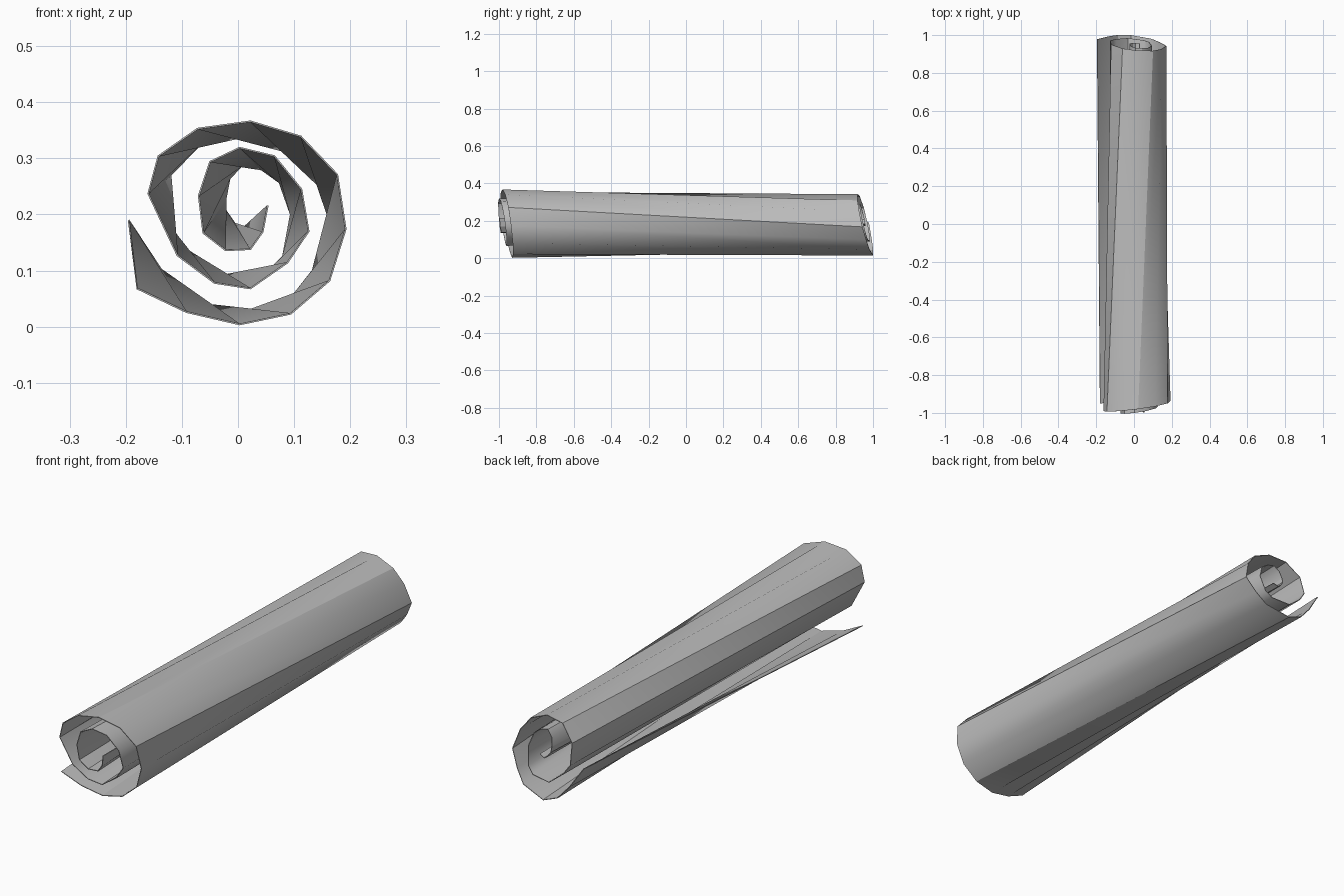
import bpy
import bmesh
import math
from mathutils import Vector

default_cube = bpy.data.objects.get("Cube")
if default_cube:
    bpy.data.objects.remove(default_cube, do_unlink=True)


def make_material(name, colour):
    material = bpy.data.materials.new(name)
    material.use_nodes = True
    material.diffuse_color = colour
    shader = material.node_tree.nodes["Principled BSDF"]
    shader.inputs["Base Color"].default_value = colour
    shader.inputs["Roughness"].default_value = 0.8
    return material


# Spiral cross-sections (x, z), from the loose outer flap to the inner curl
FRONT_SPIRAL = [
    (-.18, .068), (-.092, .026), (.003, .004), (.094, .023), (.163, .082),
    (.192, .174), (.177, .271), (.112, .339), (.022, .366), (-.072, .353),
    (-.142, .304), (-.16, .237), (-.108, .127), (-.042, .078), (.022, .068),
    (.088, .114), (.126, .17), (.113, .245), (.065, .304), (.003, .319),
    (-.05, .294), (-.07, .233), (-.062, .167), (-.022, .136), (.022, .138),
    (.044, .169), (.053, .216),
]
BACK_SPIRAL = [
    (-.195, .19), (-.137, .102), (-.085, .043), (-.017, .016), (.092, .048),
    (.133, .1), (.17, .168), (.145, .25), (.1, .308), (.022, .341),
    (-.06, .332), (-.12, .27), (-.126, .184), (-.095, .139), (-.033, .09),
    (.053, .098), (.08, .125), (.094, .2), (.074, .257), (.042, .28),
    (.008, .288), (-.015, .264), (-.022, .228), (-.022, .207), (-.006, .184),
    (.008, .175), (.03, .185),
]


def front_point(x, z, turn):
    # The roll telescopes forward a little toward its inner end
    return Vector((x, -.925 - .11 * z + .1 * x - .055 * turn, z))


def back_point(x, z, turn):
    return Vector((x, 1.002 - .24 * z - .11 * x, z))


def end_ring(bm, profile, place):
    last = len(profile) - 1
    return [bm.verts.new(place(x, z, i / last))
            for i, (x, z) in enumerate(profile)]


def build_rolled_sheet(name, material):
    # Twisted sheet bridging the two spiral ends, split along the twist
    bm = bmesh.new()
    front = end_ring(bm, FRONT_SPIRAL, front_point)
    back = end_ring(bm, BACK_SPIRAL, back_point)
    for i in range(len(front) - 1):
        bm.faces.new((front[i], front[i + 1], back[i]))
        bm.faces.new((front[i + 1], back[i + 1], back[i]))
    mesh = bpy.data.meshes.new(name)
    bm.to_mesh(mesh)
    bm.free()
    mesh.materials.append(material)
    sheet = bpy.data.objects.new(name, mesh)
    bpy.context.collection.objects.link(sheet)

    # Paper thickness
    solid = sheet.modifiers.new("paper_thickness", "SOLIDIFY")
    solid.thickness = .003
    solid.offset = 0

    # Soft roll with crisp paper edges
    bpy.ops.object.select_all(action="DESELECT")
    sheet.select_set(True)
    bpy.context.view_layer.objects.active = sheet
    bpy.ops.object.modifier_apply(modifier=solid.name)
    bpy.ops.object.shade_smooth_by_angle(angle=math.radians(60))
    return sheet


paper = make_material("paper_grey", (.5, .5, .5, 1))
build_rolled_sheet("rolled_paper", paper)
